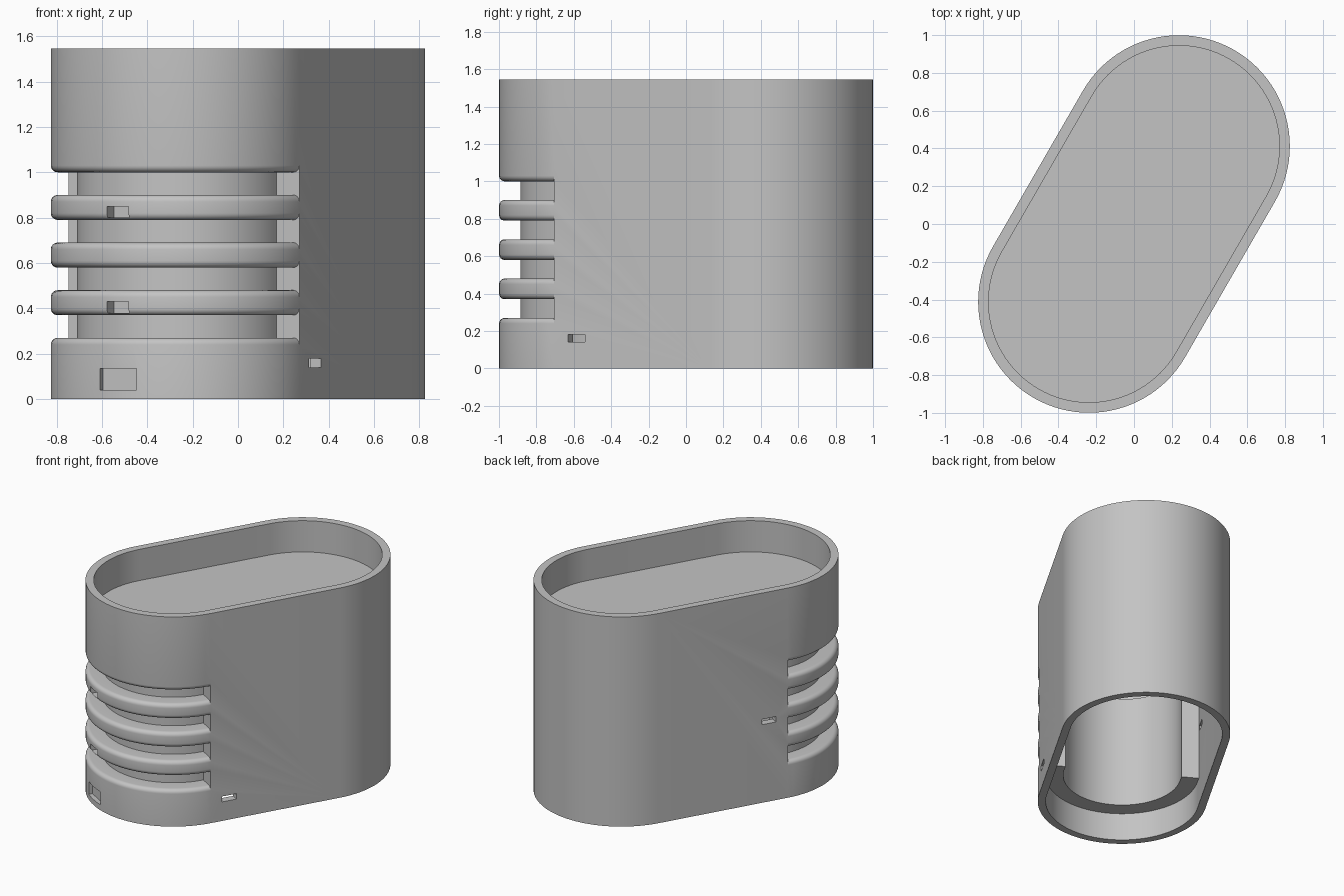
import bpy, bmesh
from math import sin, cos, pi, radians
from mathutils import Matrix

cube = bpy.data.objects.get("Cube")
if cube:
    bpy.data.objects.remove(cube)

HALF = 0.476      # distance from middle to each end centre
R = 0.587         # outer radius of the rounded ends
WALL = 0.055
HEIGHT = 1.545
SEG = 48          # segments per half circle

grey = bpy.data.materials.new("plain_grey")
grey.use_nodes = True
grey.diffuse_color = (0.55, 0.55, 0.55, 1)
grey.node_tree.nodes["Principled BSDF"].inputs["Base Color"].default_value = grey.diffuse_color


def make_object(name, bm):
    bmesh.ops.recalc_face_normals(bm, faces=bm.faces)
    mesh = bpy.data.meshes.new(name)
    bm.to_mesh(mesh)
    bm.free()
    mesh.materials.append(grey)
    ob = bpy.data.objects.new(name, mesh)
    bpy.context.collection.objects.link(ob)
    return ob


def arc(r, start, cy):
    return [(r * cos(start + pi * i / SEG), cy + r * sin(start + pi * i / SEG))
            for i in range(SEG + 1)]


def prism(name, outline, z0, z1):
    bm = bmesh.new()
    base = bm.faces.new([bm.verts.new((x, y, z0)) for x, y in outline])
    top = bmesh.ops.extrude_face_region(bm, geom=[base])["geom"]
    bmesh.ops.translate(bm, vec=(0, 0, z1 - z0),
                        verts=[g for g in top if isinstance(g, bmesh.types.BMVert)])
    return make_object(name, bm)


def capsule(r):
    return arc(r, 0, HALF) + arc(r, pi, -HALF)


def box(name, x0, x1, y0, y1, z0, z1):
    return prism(name, [(x0, y0), (x1, y0), (x1, y1), (x0, y1)], z0, z1)


def groove(name, z0, z1, depth_r=0.472, f=0.03):
    # Half ring with flared mouth, so that the lips it leaves are rounded
    lip = [(R - f + f * sin(t * pi / 12), f - f * cos(t * pi / 12)) for t in range(7)]
    profile = [(depth_r, z0)] + [(r, z0 - d) for r, d in lip]
    profile += [(R + 0.05, z0 - f), (R + 0.05, z1 + f)]
    profile += [(r, z1 + d) for r, d in reversed(lip)] + [(depth_r, z1)]
    bm = bmesh.new()
    rings = []
    for i in range(SEG + 1):
        a = pi + pi * i / SEG
        rings.append([bm.verts.new((r * cos(a), r * sin(a) - HALF, z)) for r, z in profile])
    n = len(profile)
    for a, b in zip(rings, rings[1:]):
        for k in range(n):
            bm.faces.new((a[k], a[(k + 1) % n], b[(k + 1) % n], b[k]))
    bm.faces.new(rings[0])
    bm.faces.new(rings[-1])
    return make_object(name, bm)


# Capsule-shaped housing
body = prism("housing", capsule(R), 0, HEIGHT)


def combine(tool, operation="DIFFERENCE"):
    mod = body.modifiers.new(tool.name, "BOOLEAN")
    mod.operation = operation
    mod.solver = "EXACT"
    mod.object = tool
    bpy.context.view_layer.objects.active = body
    bpy.ops.object.modifier_apply(modifier=mod.name)
    bpy.data.objects.remove(tool)


# Hollow underside and top tray
combine(prism("underside_cavity", capsule(R - WALL), -0.1, 1.26))
combine(prism("top_tray", capsule(R - WALL), 1.315, HEIGHT + 0.1))

# Thick inner wall behind the grooves
back = -HALF + 0.056
core = [(-0.56, back)] + arc(0.56, pi, -HALF) + [(0.56, back), (0.41, back)]
core += arc(0.41, pi, -HALF)[::-1] + [(-0.41, back)]
combine(prism("inner_wall", core, 0.21, 1.06), "UNION")

# Four grooves round the front end
for i in range(4):
    combine(groove("groove", 0.27 + 0.21 * i, 0.37 + 0.21 * i))

# Front pockets: one in the base, two in the ribs
combine(box("base_pocket", -0.0925, 0.0925, -1.2, -1.03, 0.04, 0.135))
for z in (0.38, 0.80):
    combine(box("rib_pocket", -0.055, 0.055, -1.2, -0.998, z, z + 0.05))

# Slots through the side walls
combine(box("right_slot", 0.5, 0.7, -0.39, -0.285, 0.14, 0.18))
combine(box("left_slot", -0.7, -0.5, -0.39, -0.285, 0.575, 0.615))

# Turn the long axis and smooth the curved sides
body.data.transform(Matrix.Rotation(radians(-30), 4, "Z"))
bpy.ops.object.select_all(action="DESELECT")
body.select_set(True)
bpy.context.view_layer.objects.active = body
bpy.ops.object.shade_smooth_by_angle(angle=radians(30))
